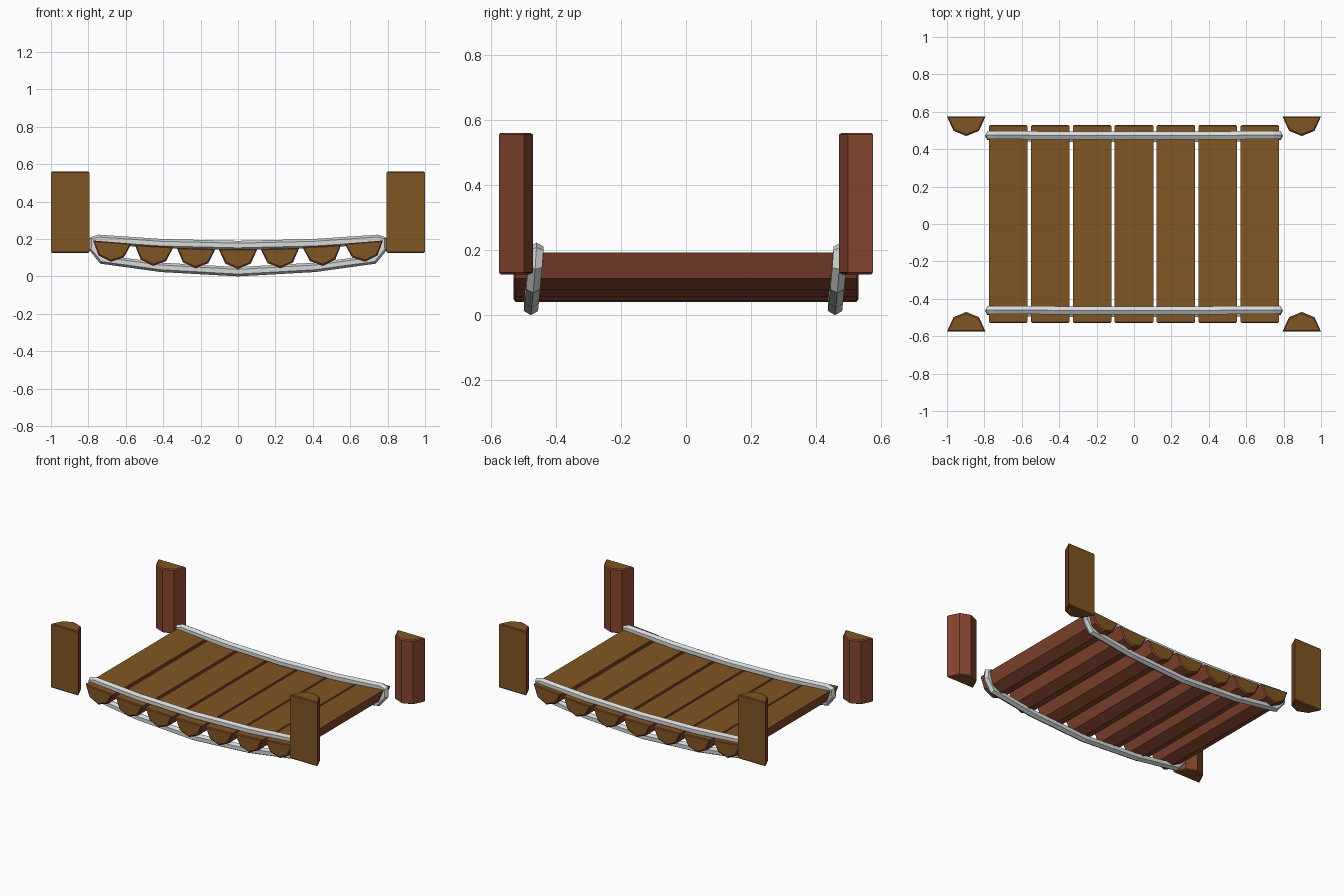
import bpy, bmesh, math
from mathutils import Matrix, Vector

cube = bpy.data.objects.get("Cube")
if cube:
    bpy.data.objects.remove(cube, do_unlink=True)


def material(name, rgb):
    m = bpy.data.materials.new(name)
    m.use_nodes = True
    m.diffuse_color = (*rgb, 1)
    bsdf = next(n for n in m.node_tree.nodes if n.type == 'BSDF_PRINCIPLED')
    bsdf.inputs["Base Color"].default_value = (*rgb, 1)
    bsdf.inputs["Roughness"].default_value = 0.8
    return m


wood = material("cut wood", (0.216, 0.093, 0.017))
bark = material("red bark", (0.235, 0.060, 0.028))
rope_grey = material("pale rope", (0.68, 0.69, 0.69))


def finish(name, bm, mats, matrix=Matrix()):
    bmesh.ops.recalc_face_normals(bm, faces=bm.faces)
    mesh = bpy.data.meshes.new(name)
    bm.to_mesh(mesh)
    bm.free()
    for m in mats:
        mesh.materials.append(m)
    ob = bpy.data.objects.new(name, mesh)
    ob.matrix_world = matrix
    bpy.context.collection.objects.link(ob)
    return ob


def half_log(name, length, matrix):
    """Split log along local y: flat cut side up, bark belly below."""
    rim, bulge = 0.009, 0.006
    profile = [(-0.103, 0), (-0.068, -0.077), (0, -0.105), (0.068, -0.077), (0.103, 0)]
    bm = bmesh.new()
    start = -length / 2 + bulge
    base = bm.faces.new([bm.verts.new((x, start, z)) for x, z in profile])
    ext = bmesh.ops.extrude_face_region(bm, geom=[base], use_keep_orig=True)
    moved = [v for v in ext["geom"] if isinstance(v, bmesh.types.BMVert)]
    bmesh.ops.translate(bm, verts=moved, vec=(0, length - 2 * bulge, 0))
    bmesh.ops.recalc_face_normals(bm, faces=bm.faces)
    bm.normal_update()
    # flat side is wood, the rest bark
    for f in bm.faces:
        f.material_index = 0 if f.normal.z > 0.9 else 1
    # bark rim around the cut ends
    ends = [f for f in bm.faces if abs(f.normal.y) > 0.9]
    bmesh.ops.inset_individual(bm, faces=ends, thickness=rim, depth=bulge)
    for f in ends:
        f.material_index = 0
    return finish(name, bm, [wood, bark], matrix)


# Planks following the sag of the bridge
for i in range(7):
    x = (i - 3) * 0.224
    place = Matrix.Translation((x, 0, 0.145 + 0.085 * x * x))
    half_log(f"plank_{i + 1}", 1.06, place @ Matrix.Rotation(-0.12 * x, 4, 'Y'))

# Corner posts, flat side outward
for side, sx in (("left", 1), ("right", -1)):
    for end, sy in (("front", -1), ("back", 1)):
        place = Matrix.Translation((sx * 0.897, sy * 0.575, 0.343))
        half_log(f"{end}_{side}_post", 0.435,
                 place @ Matrix.Rotation(-sy * math.pi / 2, 4, 'X'))


def rope_loop(name, y):
    """Closed hexagonal rope wrapped round the planks, leaning slightly back."""
    half = [(0, 0.025), (0.41, 0.048), (0.725, 0.090), (0.773, 0.150),
            (0.773, 0.192), (0.745, 0.198), (0.41, 0.175), (0, 0.165)]
    path = half + [(-x, z) for x, z in half[-2:0:-1]]
    path = [Vector(p) for p in path]
    radius, sides, n = 0.025, 6, len(path)
    bm = bmesh.new()
    rings = []
    for i, p in enumerate(path):
        tangent = ((p - path[i - 1]).normalized()
                   + (path[(i + 1) % n] - p).normalized()).normalized()
        out = Vector((tangent.y, -tangent.x))
        ring = []
        for k in range(sides):
            a = math.tau * k / sides
            q = p + out * radius * math.cos(a)
            lean = 0.1 * (p.y - 0.11)
            ring.append(bm.verts.new((q.x, y + lean + radius * math.sin(a), q.y)))
        rings.append(ring)
    for i in range(n):
        a, b = rings[i], rings[(i + 1) % n]
        for k in range(sides):
            j = (k + 1) % sides
            bm.faces.new((a[k], a[j], b[j], b[k]))
    return finish(name, bm, [rope_grey])


rope_loop("front_rope", -0.468)
rope_loop("back_rope", 0.467)
